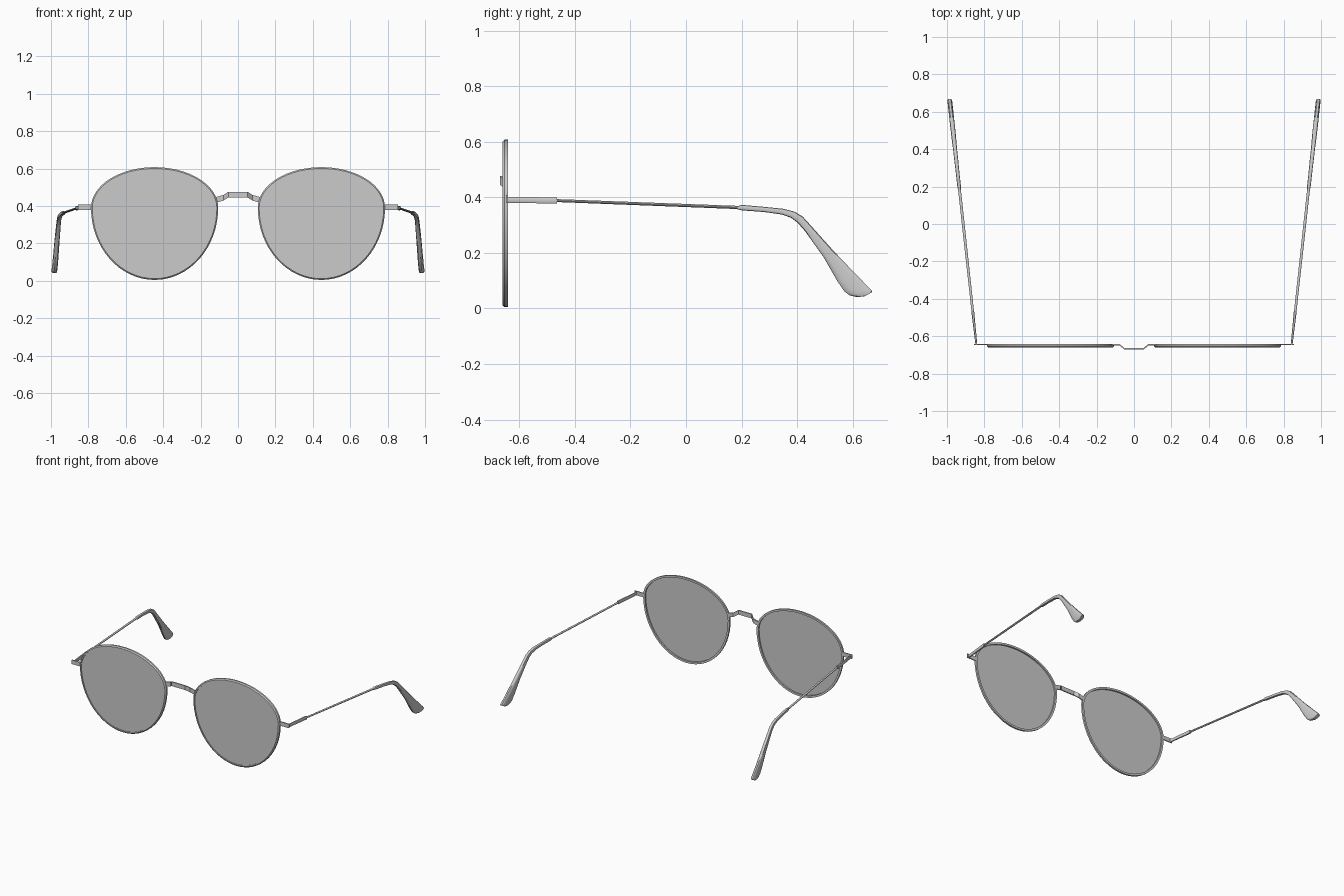
import bpy, bmesh, math
from mathutils import Vector

if "Cube" in bpy.data.objects:
    bpy.data.objects.remove(bpy.data.objects["Cube"])


def make(name, verts, faces, mirror=True, angle=35):
    me = bpy.data.meshes.new(name)
    me.from_pydata(verts, [], faces)
    bm = bmesh.new()
    bm.from_mesh(me)
    bmesh.ops.recalc_face_normals(bm, faces=bm.faces)
    bm.to_mesh(me)
    bm.free()
    ob = bpy.data.objects.new(name, me)
    bpy.context.scene.collection.objects.link(ob)
    if mirror:
        ob.modifiers.new("Mirror", 'MIRROR').use_mirror_merge = False
    bpy.ops.object.select_all(action='DESELECT')
    bpy.context.view_layer.objects.active = ob
    ob.select_set(True)
    bpy.ops.object.shade_smooth_by_angle(angle=math.radians(angle))
    return ob


def loft(name, rings, closed=False, **kw):
    n, m = len(rings[0]), len(rings)
    verts = [v for r in rings for v in r]
    faces = []
    for i in range(m if closed else m - 1):
        a, b = i * n, (i + 1) % m * n
        faces += [(a + j, a + (j + 1) % n, b + (j + 1) % n, b + j) for j in range(n)]
    if not closed:
        faces += [tuple(range(n)), tuple(range((m - 1) * n, m * n))]
    return make(name, verts, faces, **kw)


# Lens outline: a shallow half ellipse above a deep half ellipse
def outline(y, inset, n=64):
    pts = []
    for i in range(n):
        t = 2 * math.pi * i / n
        h = 0.217 if math.sin(t) > 0 else 0.386
        pts.append((0.446 + (0.34 - inset) * math.cos(t), y,
                    0.391 + (h - inset) * math.sin(t)))
    return pts


# Rims with a chamfered front, and thin lenses set inside them
profile = [(-0.641, 0.0), (-0.653, 0.0), (-0.660, 0.007), (-0.660, 0.014), (-0.641, 0.014)]
loft("rim", [outline(y, d) for y, d in profile], closed=True)
loft("lens", [outline(-0.655, 0.012), outline(-0.651, 0.012)])


# Bridge: a flat strip stepping forward and up at the nose
path = [(0.118, -0.645, 0.433), (0.078, -0.645, 0.444), (0.052, -0.666, 0.461)]
path = [(-x, y, z) for x, y, z in path] + path[::-1]
loft("bridge", [[(x, y - 0.004, z - 0.015), (x, y + 0.004, z - 0.015),
                 (x, y + 0.004, z + 0.015), (x, y - 0.004, z + 0.015)]
                for x, y, z in path], mirror=False, angle=20)

# End pieces joining rims to temples
loft("end_piece", [[(x, -0.648, 0.380), (x, -0.641, 0.380),
                    (x, -0.641, 0.409), (x, -0.648, 0.409)] for x in (0.775, 0.855)])


def temple_x(y):
    return 0.843 + (y + 0.643) * 0.109


# Temple sections: top edge (y, z), bottom edge (y, z), half thickness
def temple(name, sections, sides=12, power=1.0):
    rings = []
    for yu, zu, yl, zl, w in sections:
        up, lo = Vector((temple_x(yu), yu, zu)), Vector((temple_x(yl), yl, zl))
        c, h = (up + lo) / 2, (up - lo) / 2
        ring = []
        for i in range(sides):
            t = 2 * math.pi * (i + 0.5) / sides
            s, k = math.sin(t), math.cos(t)
            s = math.copysign(abs(s) ** power, s)
            k = math.copysign(abs(k) ** power, k)
            ring.append(c + h * s + Vector((w * k, 0, 0)))
        rings.append(ring)
    return loft(name, rings)


temple("temple_hinge", [(-0.645, 0.402, -0.645, 0.380, 0.005),
                        (-0.465, 0.400, -0.465, 0.377, 0.008)], 8, 0.5)
temple("temple_arm", [(-0.47, 0.394, -0.47, 0.383, 0.007),
                      (0.20, 0.369, 0.20, 0.357, 0.008)])
temple("temple_tip", [
    (0.185, 0.368, 0.185, 0.357, 0.008), (0.20, 0.373, 0.20, 0.353, 0.010),
    (0.28, 0.366, 0.28, 0.347, 0.010), (0.35, 0.359, 0.345, 0.338, 0.011),
    (0.39, 0.349, 0.378, 0.326, 0.011), (0.42, 0.331, 0.402, 0.308, 0.011),
    (0.45, 0.298, 0.428, 0.278, 0.012), (0.53, 0.209, 0.495, 0.184, 0.013),
    (0.60, 0.136, 0.545, 0.096, 0.013), (0.640, 0.095, 0.570, 0.060, 0.013),
    (0.660, 0.075, 0.590, 0.046, 0.013), (0.670, 0.063, 0.615, 0.041, 0.013),
    (0.669, 0.058, 0.640, 0.043, 0.012)], 12, 0.6)
